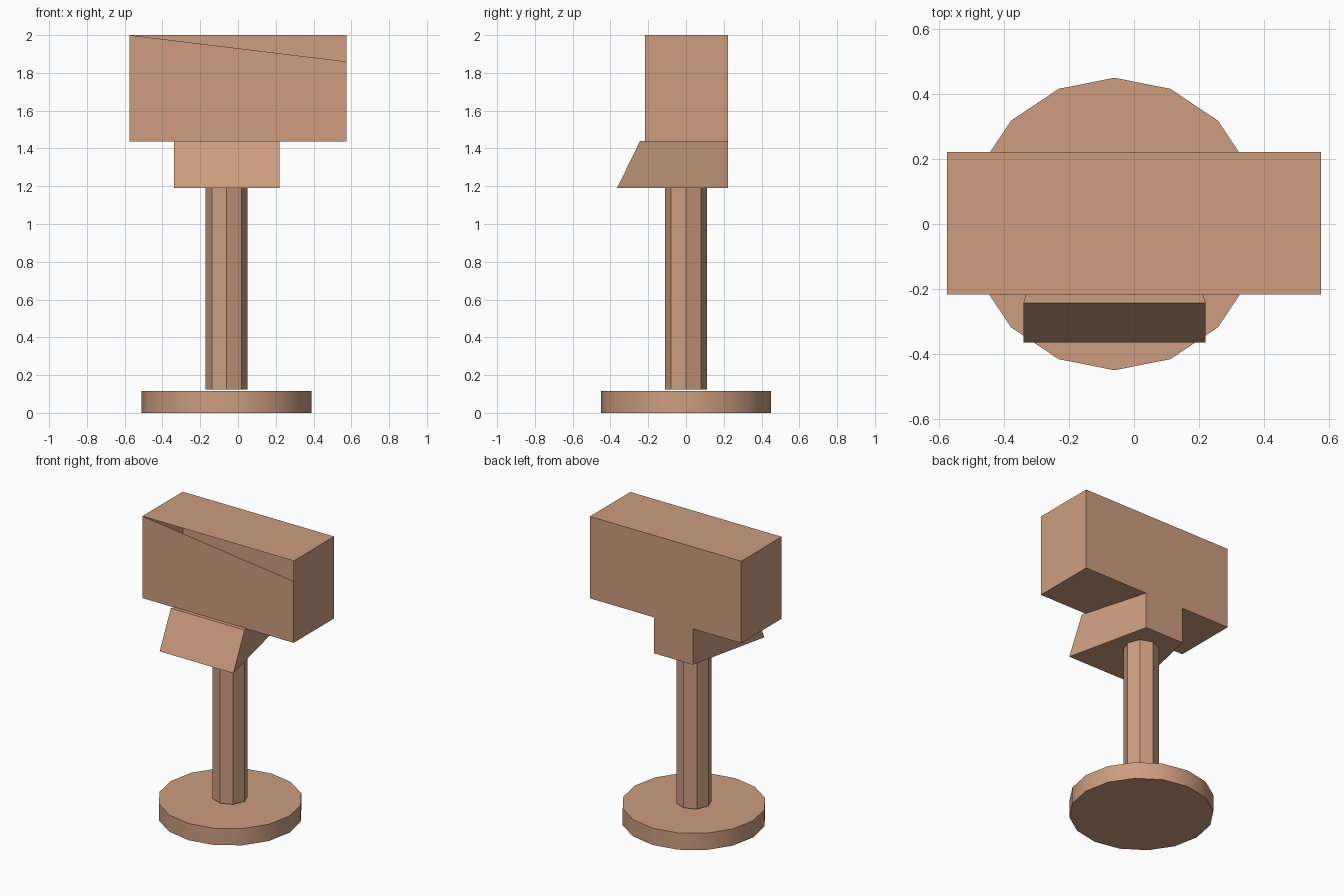
import bpy, bmesh
from math import pi
from mathutils import Matrix, Vector

if "Cube" in bpy.data.objects:
    bpy.data.objects.remove(bpy.data.objects["Cube"], do_unlink=True)

AXIS_X = -0.06  # the stand sits slightly off centre

tan = bpy.data.materials.new("warm_tan")
tan.use_nodes = True
colour = (0.61, 0.34, 0.21, 1)
tan.diffuse_color = colour
tan.node_tree.nodes["Principled BSDF"].inputs["Base Color"].default_value = colour


def finish(name, bm):
    mesh = bpy.data.meshes.new(name)
    bm.to_mesh(mesh)
    bm.free()
    mesh.materials.append(tan)
    obj = bpy.data.objects.new(name, mesh)
    bpy.context.collection.objects.link(obj)
    return obj


def box(lo, hi):
    lo, hi = Vector(lo), Vector(hi)
    bm = bmesh.new()
    bmesh.ops.create_cube(bm, size=1)
    bmesh.ops.scale(bm, vec=hi - lo, verts=bm.verts)
    bmesh.ops.translate(bm, vec=(lo + hi) / 2, verts=bm.verts)
    return bm


def column(name, sides, radius, z0, z1):
    bm = bmesh.new()
    place = Matrix.Translation((AXIS_X, 0, (z0 + z1) / 2)) @ Matrix.Rotation(pi / 2, 4, "Z")
    bmesh.ops.create_cone(bm, cap_ends=True, segments=sides, radius1=radius,
                          radius2=radius, depth=z1 - z0, matrix=place)
    return finish(name, bm)


# Round base with smooth rim, and faceted post
base = column("base_disc", 16, 0.45, 0, 0.115)
column("post", 8, 0.111, 0.125, 1.19)

# Wedge bracket: narrows to the back, front face leans back
bm = box((AXIS_X - 0.28, -0.365, 1.19), (AXIS_X + 0.28, 0.222, 1.44))
for v in bm.verts:
    if v.co.y > 0:
        v.co.x = AXIS_X + (v.co.x - AXIS_X) * 0.525
    elif v.co.z > 1.3:
        v.co.y = -0.243
finish("bracket", bm)

# Hollow head with a slanted open wedge along the top of its front
bm = box((-0.575, -0.217, 1.437), (0.575, 0.222, 2))
front = min(bm.faces, key=lambda f: f.calc_center_median().y)
edge = max(front.edges, key=lambda e: sum(v.co.x for v in e.verts))
lower = min(edge.verts, key=lambda v: v.co.z)
_, notch = bmesh.utils.edge_split(edge, lower, 0.75)
notch.co.z = 1.86
corner = next(v for v in front.verts if v.co.x < 0 and v.co.z > 1.9)
bmesh.utils.face_split(front, notch, corner)
gap = [f for f in bm.faces if len(f.verts) == 3]
bmesh.ops.delete(bm, geom=gap, context="FACES_ONLY")
finish("head_box", bm)

# Smooth rim on the base only
bpy.ops.object.select_all(action="DESELECT")
base.select_set(True)
bpy.context.view_layer.objects.active = base
bpy.ops.object.shade_smooth_by_angle()
